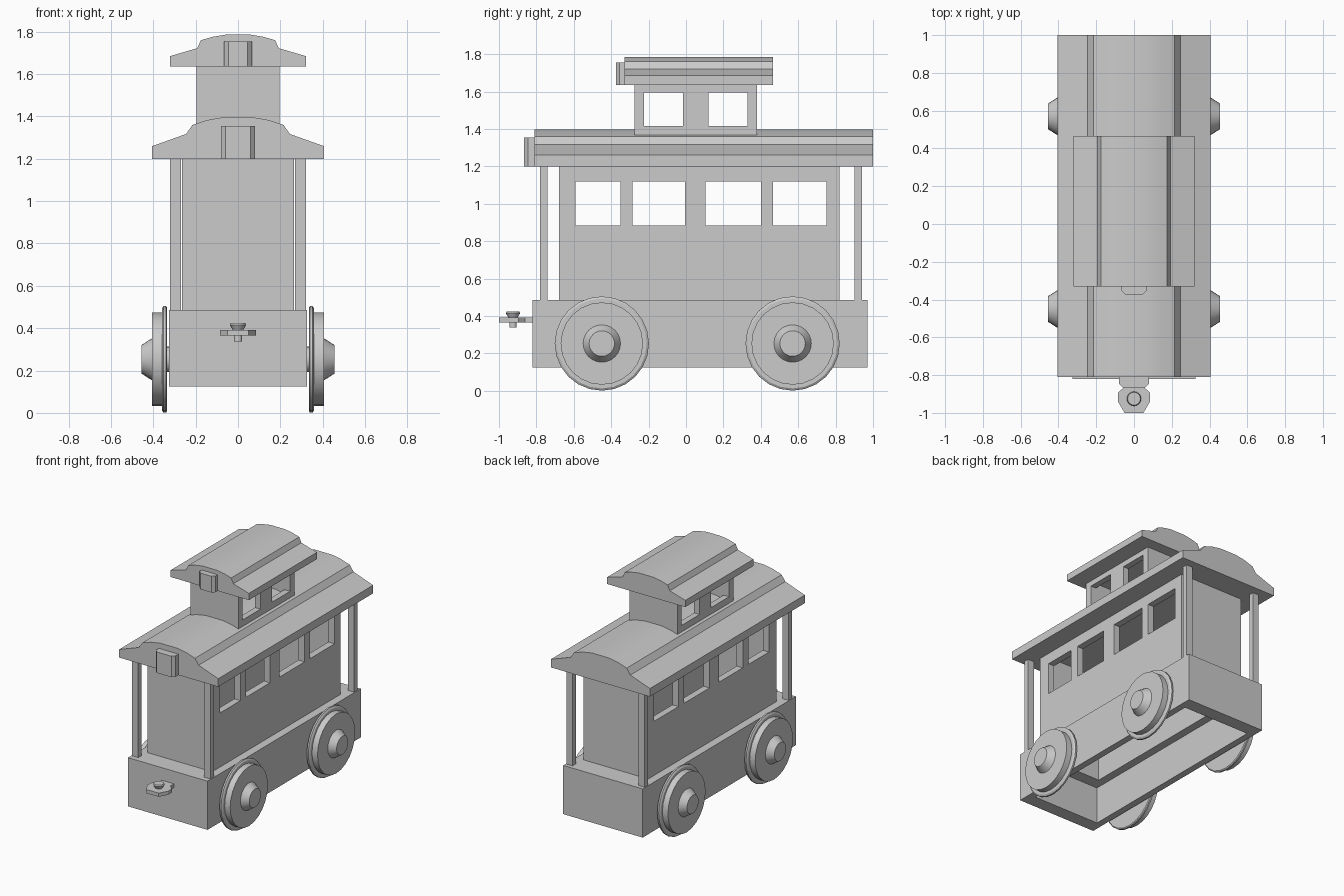
import bpy, bmesh, math

if "Cube" in bpy.data.objects:
    bpy.data.objects.remove(bpy.data.objects["Cube"])


def finish(name, bm, smooth=False):
    bmesh.ops.recalc_face_normals(bm, faces=bm.faces)
    me = bpy.data.meshes.new(name)
    bm.to_mesh(me)
    bm.free()
    ob = bpy.data.objects.new(name, me)
    bpy.context.collection.objects.link(ob)
    bpy.ops.object.select_all(action='DESELECT')
    ob.select_set(True)
    bpy.context.view_layer.objects.active = ob
    if smooth:
        bpy.ops.object.shade_smooth_by_angle(angle=math.radians(30))
    return ob


def prism(name, pts, vec, smooth=False):
    """Extrude a flat outline along vec."""
    bm = bmesh.new()
    f = bm.faces.new([bm.verts.new(p) for p in pts])
    r = bmesh.ops.extrude_face_region(bm, geom=[f], use_keep_orig=True)
    vs = [g for g in r['geom'] if isinstance(g, bmesh.types.BMVert)]
    bmesh.ops.translate(bm, verts=vs, vec=vec)
    return finish(name, bm, smooth)


def box(name, x0, x1, y0, y1, z0, z1):
    return prism(name, [(x0, y0, z0), (x1, y0, z0), (x1, y1, z0), (x0, y1, z0)], (0, 0, z1 - z0))


def cut(ob, *dims):
    c = box("cutter", *dims)
    c.hide_render = True
    m = ob.modifiers.new("cut", 'BOOLEAN')
    m.operation, m.solver, m.object = 'DIFFERENCE', 'EXACT', c
    bpy.context.view_layer.objects.active = ob
    bpy.ops.object.modifier_apply(modifier=m.name)
    bpy.data.objects.remove(c, do_unlink=True)


def lathe(name, prof, place, n):
    """Closed solid of revolution; place(a, r, t) gives the position."""
    bm = bmesh.new()
    rings = [[bm.verts.new(place(a, r, 2 * math.pi * i / n)) for i in range(n)] for a, r in prof]
    for A, B in zip(rings, rings[1:]):
        for i in range(n):
            bm.faces.new((A[i], A[(i + 1) % n], B[(i + 1) % n], B[i]))
    bm.faces.new(rings[0])
    bm.faces.new(rings[-1])
    return finish(name, bm, True)


def roof(name, half, y0, y1):
    pts = [(-x, z) for x, z in half] + [(x, z) for x, z in reversed(half)]
    return prism(name, [(x, y0, z) for x, z in pts], (0, y1 - y0, 0), True)


def lamp(name, w, y0, y1, z0, z1):
    c = 0.02
    pts = [(-w, y1), (-w, y0 + c), (-w + c, y0), (w - c, y0), (w, y0 + c), (w, y1)]
    return prism(name, [(x, y, z0) for x, y in pts], (0, 0, z1 - z0))


# Chassis, hollow underneath and open into the cabin
base = box("chassis", -0.325, 0.325, -0.82, 0.97, 0.125, 0.485)
cut(base, -0.275, 0.275, -0.72, 0.87, 0.0, 0.40)
cut(base, -0.215, 0.215, -0.63, 0.77, 0.3, 0.6)

# Main body with four windows per side
body = box("body", -0.265, 0.265, -0.68, 0.82, 0.485, 1.2)
cut(body, -0.215, 0.215, -0.63, 0.77, 0.3, 1.4)
for y0, y1 in ((-0.59, -0.35), (-0.285, -0.005), (0.105, 0.4), (0.465, 0.75)):
    cut(body, -1, 1, y0, y1, 0.885, 1.12)

# Porch posts
for s, side in ((-1, "left"), (1, "right")):
    for y, end in ((-0.76, "front"), (0.92, "back")):
        box(f"post_{end}_{side}", s * 0.295 - 0.025, s * 0.295 + 0.025, y - 0.02, y + 0.02, 0.485, 1.2)

# Main roof and its lamp
roof("main_roof", [(0.405, 1.2), (0.405, 1.26), (0.245, 1.317), (0.215, 1.36), (0.145, 1.383),
                   (0.07, 1.396)], -0.81, 1.0)
lamp("main_lamp", 0.08, -0.865, -0.81, 1.2, 1.355)

# Lookout with two windows per side
lookout = box("lookout", -0.195, 0.195, -0.275, 0.38, 1.34, 1.635)
cut(lookout, -0.15, 0.15, -0.23, 0.335, 1.2, 1.8)
for y0, y1 in ((-0.225, -0.015), (0.12, 0.33)):
    cut(lookout, -1, 1, y0, y1, 1.415, 1.595)

# Lookout roof and its lamp
roof("lookout_roof", [(0.32, 1.635), (0.32, 1.685), (0.193, 1.722), (0.175, 1.76),
                      (0.12, 1.776), (0.06, 1.786)], -0.33, 0.465)
lamp("lookout_lamp", 0.065, -0.375, -0.33, 1.635, 1.755)

# Flanged wheels with tapered hubs
wheel = [(0.28, 0.06), (0.335, 0.06), (0.335, 0.245), (0.34, 0.252), (0.352, 0.252), (0.36, 0.24),
         (0.36, 0.22), (0.405, 0.22), (0.405, 0.1), (0.455, 0.068)]
for s, side in ((-1, "left"), (1, "right")):
    for y, end in ((-0.45, "front"), (0.57, "back")):
        lathe(f"wheel_{end}_{side}", wheel,
              lambda a, r, t: (s * a, y + r * math.sin(t), 0.253 + r * math.cos(t)), 24)

# Coupling plate and pin
half = [(0.05, -0.81), (0.05, -0.86), (0.085, -0.895), (0.085, -0.94), (0.05, -1.0)]
plate = half + [(-x, y) for x, y in reversed(half)]
prism("coupling_plate", [(x, y, 0.365) for x, y in plate], (0, 0, 0.027))
lathe("coupling_pin", [(0.338, 0.02), (0.392, 0.02), (0.392, 0.025), (0.415, 0.038), (0.424, 0.034)],
      lambda a, r, t: (r * math.sin(t), -0.925 + r * math.cos(t), a), 16)
